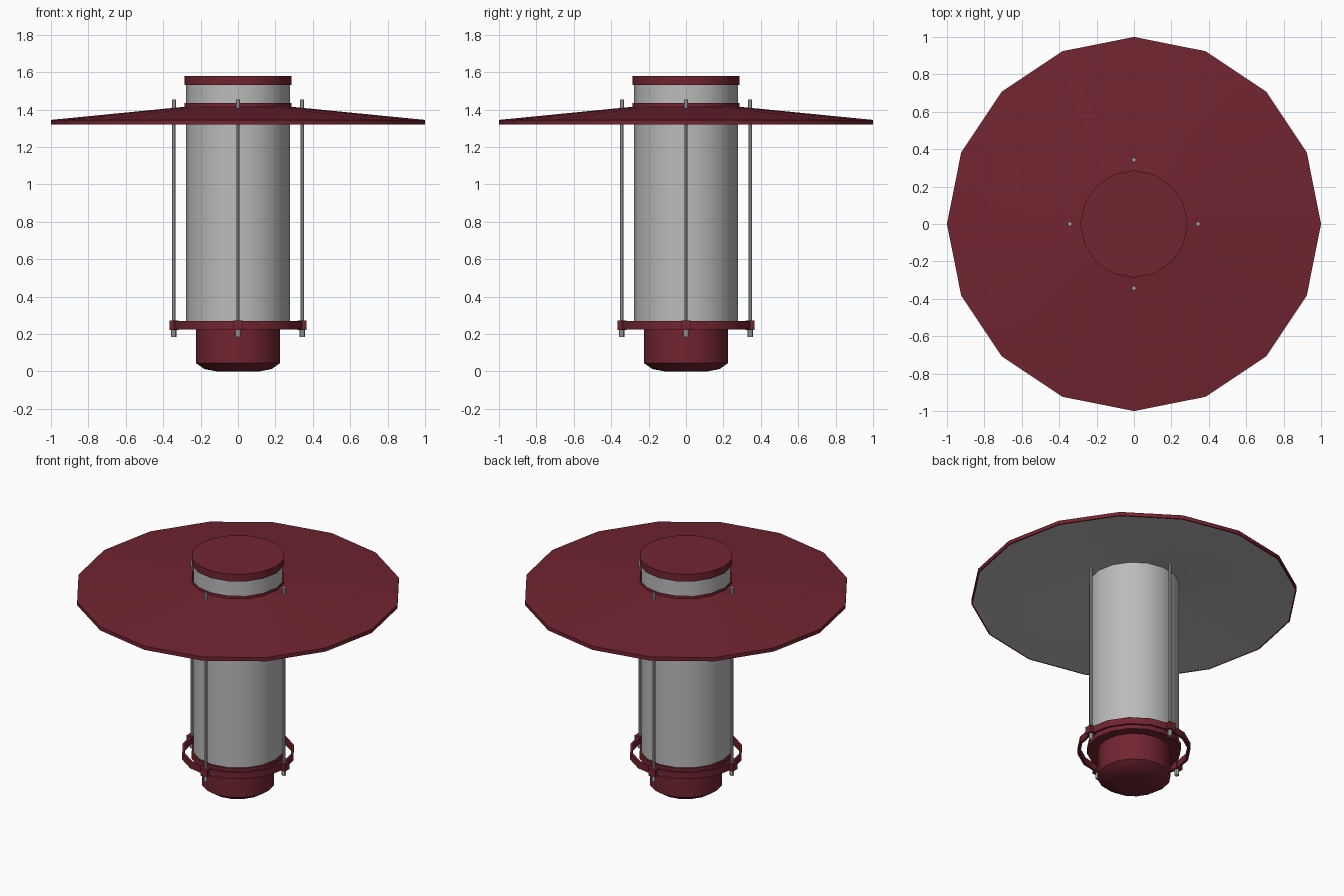
import bpy, bmesh, math

if "Cube" in bpy.data.objects:
    bpy.data.objects.remove(bpy.data.objects["Cube"])


def material(name, rgb):
    m = bpy.data.materials.new(name)
    m.diffuse_color = (*rgb, 1)
    m.use_nodes = True
    m.node_tree.nodes["Principled BSDF"].inputs["Base Color"].default_value = m.diffuse_color
    return m


RED = material("dark red", (0.165, 0.018, 0.030))
GREY = material("light grey", (0.50, 0.50, 0.50))


def finish(name, bm, mats, angle=40):
    me = bpy.data.meshes.new(name)
    bm.to_mesh(me)
    bm.free()
    ob = bpy.data.objects.new(name, me)
    bpy.context.collection.objects.link(ob)
    for m in mats:
        me.materials.append(m)
    bpy.ops.object.select_all(action='DESELECT')
    ob.select_set(True)
    bpy.context.view_layer.objects.active = ob
    bpy.ops.object.shade_smooth_by_angle(angle=math.radians(angle))
    return ob


def lathe(name, profile, mats, n=16, closed=False, centre=(0, 0), mat_rule=None):
    """Revolve an (r, z) profile; open profiles get flat end caps."""
    bm = bmesh.new()
    rings = [[bm.verts.new((centre[0] + r * math.cos(2 * math.pi * i / n),
                            centre[1] + r * math.sin(2 * math.pi * i / n), z))
              for i in range(n)] for r, z in profile]
    count = len(rings) if closed else len(rings) - 1
    for k in range(count):
        a, b = rings[k], rings[(k + 1) % len(rings)]
        for i in range(n):
            j = (i + 1) % n
            f = bm.faces.new((a[i], a[j], b[j], b[i]))
            if mat_rule:
                f.material_index = mat_rule(k)
    if not closed:
        bm.faces.new(rings[0][::-1])
        bm.faces.new(rings[-1])
    bmesh.ops.recalc_face_normals(bm, faces=bm.faces)
    return finish(name, bm, mats)


# Lamp body, bottom to top
lathe("base_cup", [(0.11, 0.0), (0.18, 0.013), (0.225, 0.045), (0.225, 0.235)], [RED])
lathe("base_flange", [(0.288, 0.225), (0.288, 0.27)], [RED])
lathe("tube", [(0.278, 0.265), (0.278, 1.54)], [GREY])
lathe("top_cap", [(0.287, 1.532), (0.287, 1.58)], [RED])

# Wide shade: red outside, grey underside (segment 3 of the closed profile)
lathe("shade", [(0.275, 1.405), (0.287, 1.435), (0.287, 1.415), (1.0, 1.345),
                (1.0, 1.32), (0.99, 1.32)], [RED, GREY], closed=True,
      mat_rule=lambda k: 1 if k == 5 else 0)

# Open hoop around the flange
lathe("hoop", [(0.332, 0.225), (0.347, 0.225), (0.347, 0.27), (0.332, 0.27)],
      [RED], closed=True)

# Four rods with nuts, and clamps on the hoop
for i, side in enumerate(("right", "back", "left", "front")):
    a = i * math.pi / 2
    p = (0.343 * math.cos(a), 0.343 * math.sin(a))
    lathe(side + "_rod", [(0.014, 0.185), (0.014, 0.225), (0.009, 0.225),
                          (0.009, 1.41), (0.011, 1.41), (0.011, 1.453)],
          [GREY], n=8, centre=p)
    bm = bmesh.new()
    bmesh.ops.create_cube(bm, size=1)
    for v in bm.verts:
        v.co = (p[0] + v.co.x * 0.048, p[1] + v.co.y * 0.048, 0.2475 + v.co.z * 0.049)
    finish(side + "_clamp", bm, [RED])
